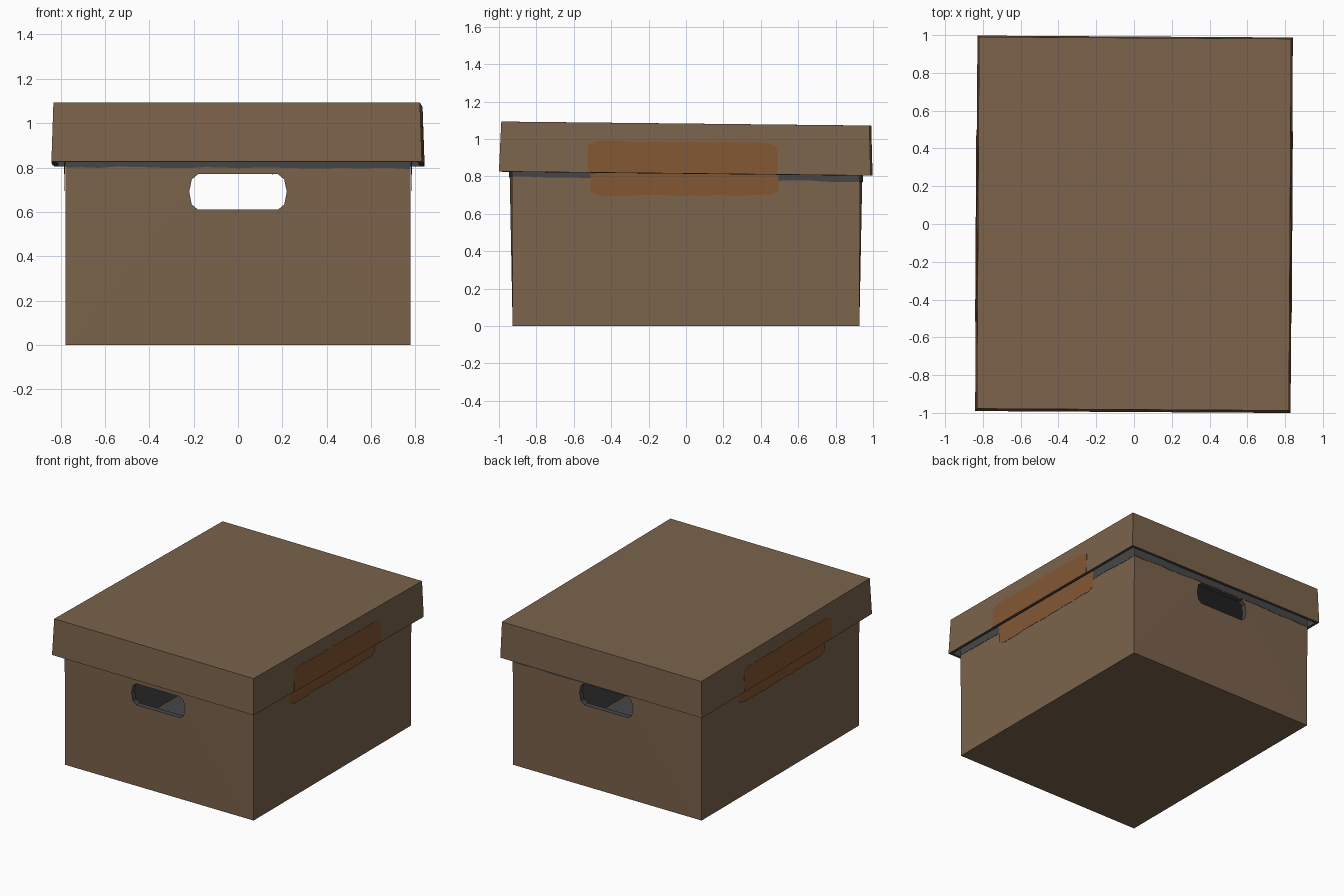
import bpy, bmesh, math, random
from mathutils import Matrix

random.seed(4)
cube = bpy.data.objects.get("Cube")
if cube:
    bpy.data.objects.remove(cube, do_unlink=True)


def material(name, rgb):
    m = bpy.data.materials.new(name)
    m.use_nodes = True
    m.diffuse_color = (*rgb, 1)
    bsdf = m.node_tree.nodes["Principled BSDF"]
    bsdf.inputs["Base Color"].default_value = (*rgb, 1)
    bsdf.inputs["Roughness"].default_value = 0.9
    return m


CARD = material("cardboard brown", (0.198, 0.125, 0.072))
DARK = material("dark grey", (0.062, 0.062, 0.062))
TAPE = material("tape orange", (0.227, 0.095, 0.034))


def make(name, verts, faces, mats):
    bm = bmesh.new()
    vs = [bm.verts.new(v) for v in verts]
    for f in faces:
        bm.faces.new([vs[i] for i in f])
    bmesh.ops.recalc_face_normals(bm, faces=bm.faces[:])
    mesh = bpy.data.meshes.new(name)
    bm.to_mesh(mesh)
    bm.free()
    for m in mats:
        mesh.materials.append(m)
    ob = bpy.data.objects.new(name, mesh)
    bpy.context.collection.objects.link(ob)
    return ob


def apply_modifier(ob, mod):
    bpy.context.view_layer.objects.active = ob
    bpy.ops.object.modifier_apply(modifier=mod.name)


def thicken(ob, thickness):
    mod = ob.modifiers.new("thickness", 'SOLIDIFY')
    mod.thickness = thickness
    mod.offset = -1
    mod.use_even_offset = True
    mod.material_offset = mod.material_offset_rim = len(ob.data.materials) - 1
    apply_modifier(ob, mod)


def rectangle(hx, hy, z):
    return [(-hx, -hy, z), (hx, -hy, z), (hx, hy, z), (-hx, hy, z)]


# Box body: open tray whose end walls bow outwards at the top middle
W, H, DEPTH = 0.778, 1.03, 0.927
BULGE = 0.015


def wall_y(x, z):
    return DEPTH + 0.005 * z / H + BULGE * min(1 - abs(x) / W, z / H)


body = rectangle(W, DEPTH, 0) + rectangle(W, wall_y(W, H), H)
body += [(0, -wall_y(0, H), H), (0, wall_y(0, H), H)]
box = make("box_body", body,
           [(0, 3, 2, 1), (1, 2, 6, 5), (3, 0, 4, 7),
            (0, 1, 8), (0, 8, 4), (1, 5, 8),
            (2, 3, 9), (2, 9, 6), (3, 7, 9)], [CARD, DARK])
thicken(box, 0.04)

# Hand holes through both end walls
outline = []
for side in (1, -1):
    for i in range(5):
        a = math.radians(-90 + 45 * i)
        outline.append((side * (0.18 + 0.04 * math.cos(a)), 0.69 + side * 0.08 * math.sin(a)))
n = len(outline)
cutter = make("hand_hole_cutter",
              [(x, y, z) for y in (-1.5, 1.5) for x, z in outline],
              [tuple(range(n)), tuple(range(n, 2 * n))] +
              [(i, (i + 1) % n, n + (i + 1) % n, n + i) for i in range(n)], [CARD, DARK])
cutter.hide_render = True
for p in cutter.data.polygons:
    p.material_index = 1
cut = box.modifiers.new("hand_holes", 'BOOLEAN')
cut.operation = 'DIFFERENCE'
cut.solver = 'EXACT'
cut.object = cutter
apply_modifier(box, cut)
bpy.data.objects.remove(cutter, do_unlink=True)

# Lid: shallow flared cap, set down slightly crooked
LID_H = 0.267
lid_place = (Matrix.Translation((0, 0, 0.949))
             @ Matrix.Rotation(math.radians(-0.35), 4, 'Z')
             @ Matrix.Rotation(math.radians(-0.62), 4, 'X'))
lid = make("lid", rectangle(0.835, 0.994, -LID_H / 2) + rectangle(0.826, 0.984, LID_H / 2),
           [(4, 5, 6, 7)] + [(i, (i + 1) % 4, 4 + (i + 1) % 4, 4 + i) for i in range(4)],
           [CARD, DARK])
thicken(lid, 0.02)
lid.data.transform(lid_place)


def strip(name, mat, u0, u1, low, high, place, steps=20, rough_low=0.004, rough_high=0.0):
    """Thin plate along a wall; low and high give its edges, place maps (u, z) to space."""
    verts = []
    for i in range(steps + 1):
        u = u0 + (u1 - u0) * i / steps
        trim = 0.02 if mat == TAPE and i in (0, steps) else 0
        verts.append(place(u, low(u) + random.uniform(-1, 1) * rough_low + trim * (rough_low > 0)))
        verts.append(place(u, high(u) + random.uniform(-1, 1) * rough_high - trim * (rough_high > 0)))
    ob = make(name, verts, [(2 * i, 2 * i + 2, 2 * i + 3, 2 * i + 1) for i in range(steps)], [mat])
    mod = ob.modifiers.new("thickness", 'SOLIDIFY')
    mod.thickness = 0.002
    mod.offset = 0
    apply_modifier(ob, mod)


def level(z):
    return lambda u: z


# Dark band just below the lid, and tape on both long sides
for s, end in ((-1, "front"), (1, "back")):
    strip(end + "_dark_band", DARK, -W, W,
          lambda u: 0.786 - 0.012 * s - 0.006 * u, level(0.86),
          lambda u, z: (u, s * (wall_y(u, z) + 0.003), z))

for s, side in ((1, "left"), (-1, "right")):
    strip(side + "_dark_band", DARK, -0.93, 0.93,
          lambda u: 0.785 - 0.015 * u, level(0.86),
          lambda u, z: (s * (W + 0.002), u, z))
    strip(side + "_box_tape", TAPE, -0.51, 0.495, level(0.697), level(0.88),
          lambda u, z: (s * (W + 0.005), u, z))
    strip(side + "_lid_tape", TAPE, -0.52, 0.495, level(-LID_H / 2), level(0.036),
          lambda u, z: lid_place @ Matrix.Translation((s * (0.8325 - 0.0337 * z), u, z)).translation,
          rough_low=0.0, rough_high=0.003)
